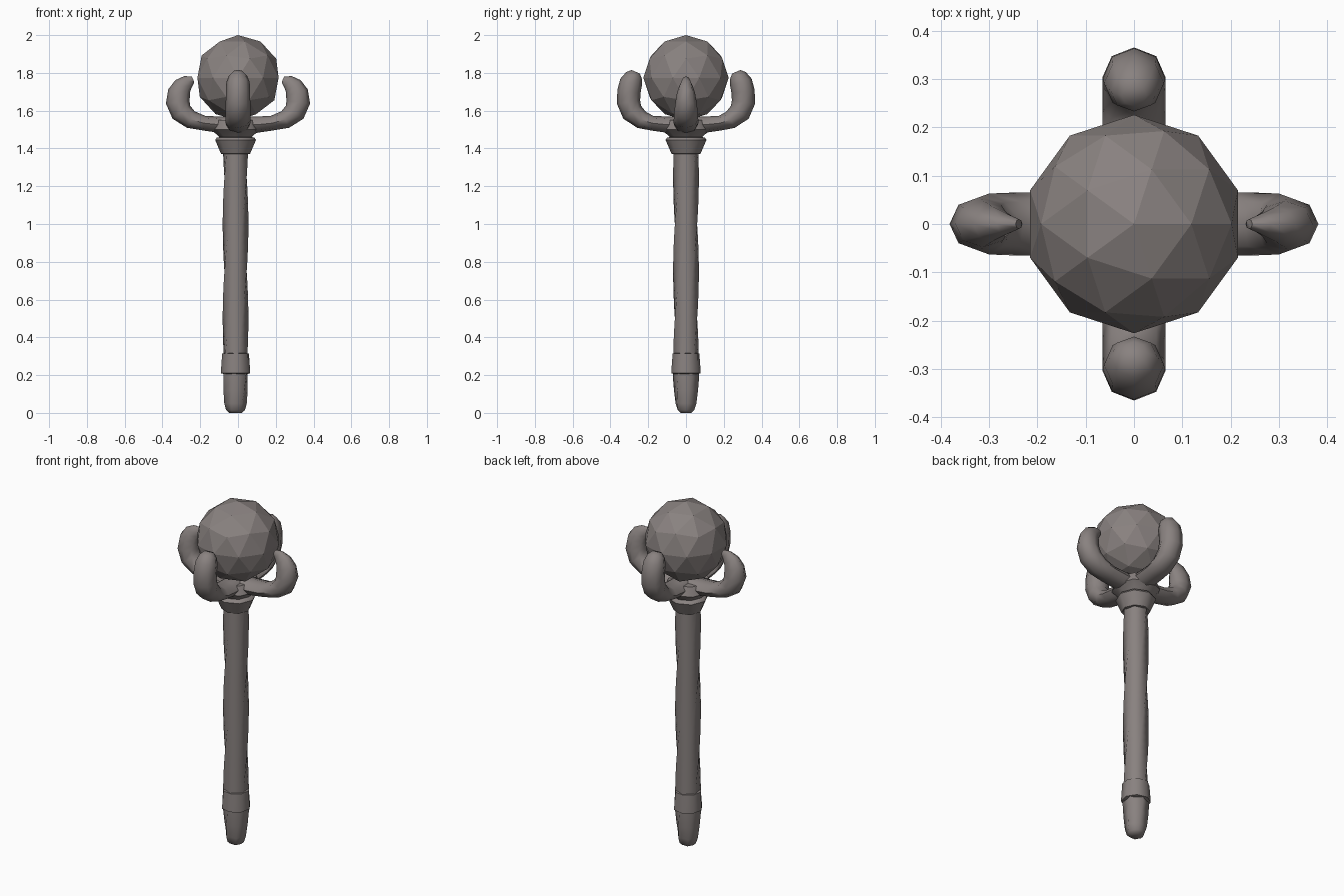
import bpy, bmesh, math
from mathutils import Vector

cube = bpy.data.objects.get("Cube")
if cube:
    bpy.data.objects.remove(cube, do_unlink=True)

stone = bpy.data.materials.new("warm_grey")
stone.use_nodes = True
COLOUR = (0.25, 0.222, 0.215, 1)
stone.diffuse_color = COLOUR
stone.node_tree.nodes["Principled BSDF"].inputs["Base Color"].default_value = COLOUR

AXIS_X = -0.013   # the shaft sits slightly off the orb's axis


def build(name, rings, smooth=50):
    """Skin a list of equal vertex rings, capping both ends."""
    bm = bmesh.new()
    loops = [[bm.verts.new(p) for p in ring] for ring in rings]
    n = len(loops[0])
    for a, b in zip(loops, loops[1:]):
        for i in range(n):
            j = (i + 1) % n
            bm.faces.new((a[i], a[j], b[j], b[i]))
    bm.faces.new(loops[0][::-1])
    bm.faces.new(loops[-1])
    bmesh.ops.recalc_face_normals(bm, faces=bm.faces)
    mesh = bpy.data.meshes.new(name)
    bm.to_mesh(mesh)
    bm.free()
    obj = bpy.data.objects.new(name, mesh)
    bpy.context.collection.objects.link(obj)
    mesh.materials.append(stone)
    bpy.ops.object.select_all(action="DESELECT")
    obj.select_set(True)
    bpy.context.view_layer.objects.active = obj
    bpy.ops.object.shade_smooth_by_angle(angle=math.radians(smooth))
    return obj


def turned(name, profile, sides, twist=0, smooth=50):
    """Turn (radius, height) pairs round the shaft axis, twisting with height."""
    rings = []
    for r, z in profile:
        angles = [math.tau * i / sides + twist * z for i in range(sides)]
        rings.append([(AXIS_X + r * math.cos(a), r * math.sin(a), z) for a in angles])
    return build(name, rings, smooth)


def prong(name, path, turn):
    """Sweep an eight-sided oval along (reach, height, half depth, half width)."""
    rings = []
    for k, (x, z, depth, width) in enumerate(path):
        before, after = path[max(k - 1, 0)], path[min(k + 1, len(path) - 1)]
        d = Vector((after[0] - before[0], after[1] - before[1])).normalized()
        ring = []
        for i in range(8):
            a = math.tau * i / 8
            off = depth * math.cos(a)
            px, py, pz = x + d.y * off, width * math.sin(a), z - d.x * off
            ring.append((px * math.cos(turn) - py * math.sin(turn),
                         px * math.sin(turn) + py * math.cos(turn), pz))
        rings.append(ring)
    return build(name, rings, 60)


# Twisted shaft and rounded grip
TWIST = 2.1
turned("shaft", [(0.068, 0.25 + 1.16 * i / 24) for i in range(25)], 6, TWIST, 75)
turned("grip", [(0.034, 0.0), (0.05, 0.015), (0.06, 0.05), (0.066, 0.12),
                (0.07, 0.19), (0.07, 0.26)], 6, TWIST, 75)

# Collars at the bottom and top of the shaft
turned("lower_collar", [(0.06, 0.205), (0.079, 0.21), (0.077, 0.25),
                        (0.073, 0.315), (0.06, 0.316)], 8, 0.8)
turned("upper_collar", [(0.06, 1.37), (0.077, 1.372), (0.108, 1.445),
                        (0.1, 1.457), (0.085, 1.46)], 8)
turned("cup", [(0.075, 1.445), (0.09, 1.465), (0.13, 1.5), (0.11, 1.55)], 8)

# Four prongs: tapered side pair, blunt front and back pair
base = [(-0.02, 1.525, 0.045, 0.06), (0.1, 1.526, 0.043, 0.064),
        (0.18, 1.534, 0.039, 0.065)]
side_path = base + [(0.25, 1.553, 0.048, 0.065), (0.3, 1.592, 0.058, 0.063),
                    (0.319, 1.645, 0.063, 0.056), (0.312, 1.695, 0.06, 0.048),
                    (0.293, 1.73, 0.05, 0.036), (0.265, 1.753, 0.036, 0.022),
                    (0.238, 1.766, 0.016, 0.01)]
end_path = base + [(0.235, 1.551, 0.048, 0.065), (0.285, 1.592, 0.058, 0.065),
                   (0.304, 1.645, 0.062, 0.065), (0.302, 1.7, 0.062, 0.064),
                   (0.291, 1.75, 0.06, 0.062), (0.275, 1.785, 0.046, 0.048),
                   (0.266, 1.806, 0.024, 0.026)]
for k, side in enumerate(("left", "back", "right", "front")):
    prong(side + "_prong", end_path if k % 2 else side_path, k * math.pi / 2)

# Faceted orb
bpy.ops.mesh.primitive_ico_sphere_add(subdivisions=2, radius=0.226, location=(0, 0, 1.774))
orb = bpy.context.object
orb.name = "orb"
orb.data.materials.append(stone)
